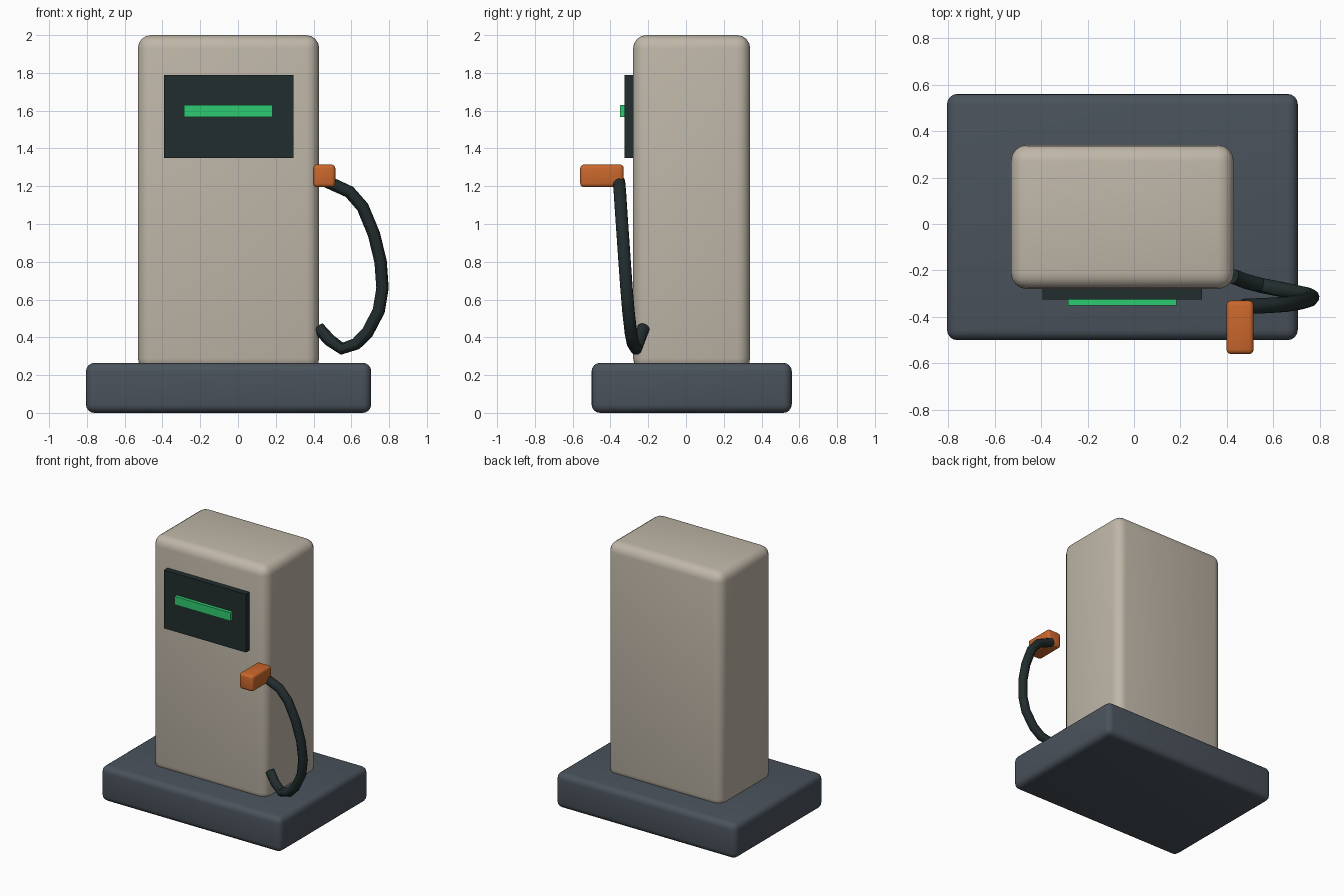
import bpy
from mathutils import Vector

if "Cube" in bpy.data.objects:
    bpy.data.objects.remove(bpy.data.objects["Cube"], do_unlink=True)


def material(name, rgb):
    m = bpy.data.materials.new(name)
    m.use_nodes = True
    m.diffuse_color = (*rgb, 1)
    m.node_tree.nodes["Principled BSDF"].inputs["Base Color"].default_value = (*rgb, 1)
    return m


beige = material("warm beige", (0.52, 0.47, 0.39))
slate = material("slate grey", (0.068, 0.085, 0.105))
dark = material("dark teal black", (0.016, 0.026, 0.027))
green = material("display green", (0.027, 0.60, 0.165))
orange = material("nozzle orange", (0.59, 0.135, 0.025))


def box(name, low, high, mat, bevel=0.0, segments=4):
    """Box between two corners, with optionally rounded edges."""
    low, high = Vector(low), Vector(high)
    bpy.ops.mesh.primitive_cube_add(size=1, location=(low + high) / 2)
    ob = bpy.context.object
    ob.name = name
    ob.dimensions = high - low
    bpy.ops.object.transform_apply(location=False, rotation=False, scale=True)
    ob.data.materials.append(mat)
    if bevel:
        mod = ob.modifiers.new("rounded edges", "BEVEL")
        mod.width = bevel
        mod.segments = segments
        bpy.ops.object.modifier_apply(modifier=mod.name)
        bpy.ops.object.shade_smooth_by_angle()
    return ob


# Plinth and cabinet
box("base", (-0.805, -0.5, 0), (0.705, 0.56, 0.265), slate, 0.045)
box("cabinet", (-0.53, -0.28, 0.22), (0.43, 0.34, 2.0), beige, 0.07)

# Display panel with its lit strip
box("display_panel", (-0.393, -0.325, 1.35), (0.293, -0.25, 1.79), dark)
box("display_strip", (-0.285, -0.35, 1.567), (0.183, -0.31, 1.63), green)

# Nozzle beside the cabinet
box("nozzle", (0.398, -0.56, 1.195), (0.515, -0.33, 1.315), orange, 0.02, 3)

# Hose looping from the nozzle to the foot of the cabinet
path = [
    (0.47, -0.355, 1.225), (0.59, -0.35, 1.17), (0.66, -0.345, 1.09),
    (0.72, -0.335, 0.945), (0.755, -0.325, 0.80), (0.765, -0.315, 0.66),
    (0.745, -0.305, 0.54), (0.685, -0.292, 0.425), (0.625, -0.28, 0.365),
    (0.55, -0.265, 0.34), (0.485, -0.248, 0.385), (0.425, -0.225, 0.45),
]
curve = bpy.data.curves.new("hose", "CURVE")
curve.dimensions = "3D"
curve.bevel_depth = 0.033
curve.bevel_resolution = 4
curve.use_fill_caps = True
spline = curve.splines.new("POLY")
spline.points.add(len(path) - 1)
for point, co in zip(spline.points, path):
    point.co = (*co, 1)
hose = bpy.data.objects.new("hose", curve)
bpy.context.collection.objects.link(hose)
bpy.ops.object.select_all(action="DESELECT")
hose.select_set(True)
bpy.context.view_layer.objects.active = hose
bpy.ops.object.convert(target="MESH")
hose = bpy.context.object
hose.data.materials.clear()
hose.data.materials.append(dark)
bpy.ops.object.shade_smooth_by_angle()
